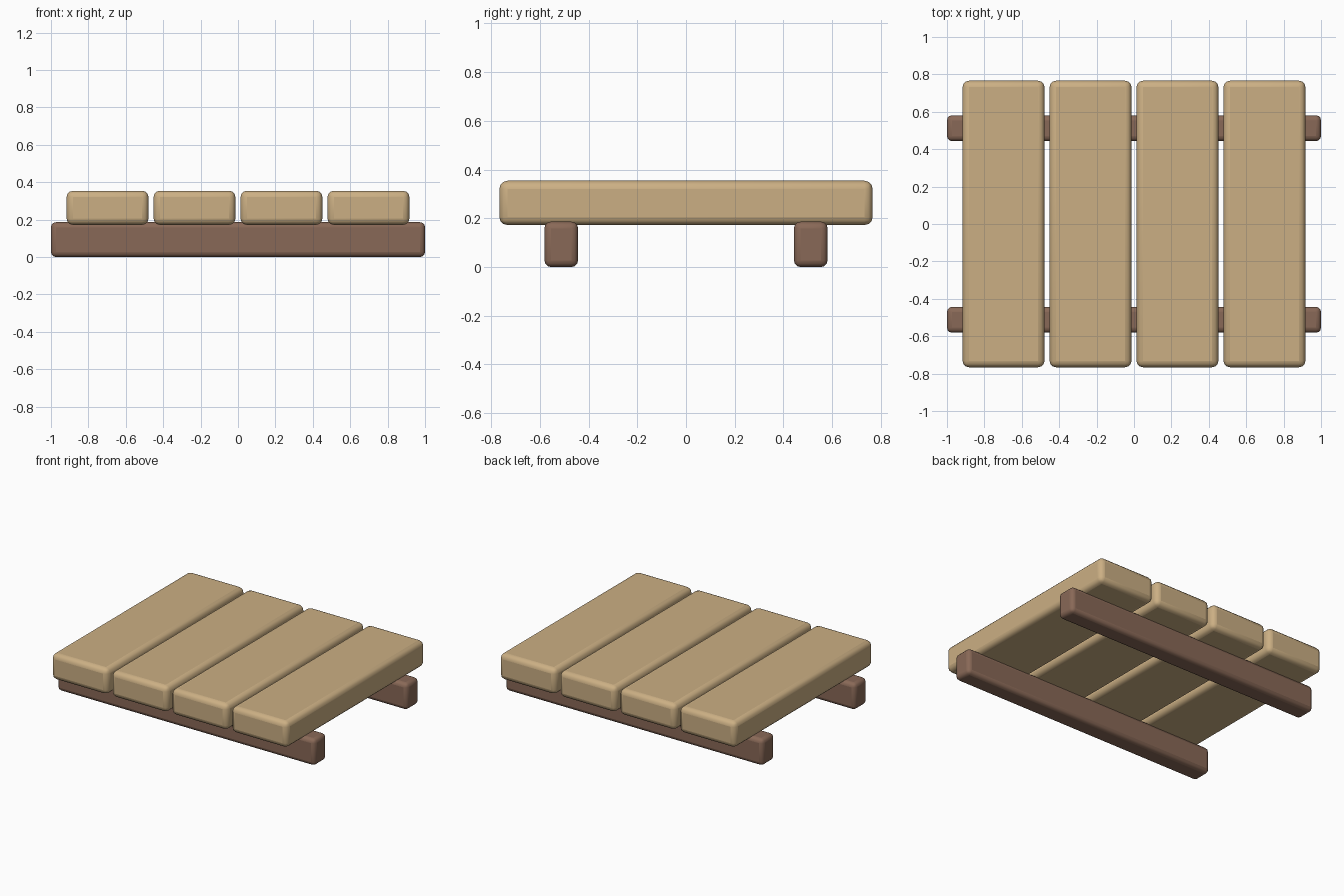
import bpy

if "Cube" in bpy.data.objects:
    bpy.data.objects.remove(bpy.data.objects["Cube"])


def material(name, color):
    m = bpy.data.materials.new(name)
    m.diffuse_color = color
    m.use_nodes = True
    m.node_tree.nodes["Principled BSDF"].inputs["Base Color"].default_value = m.diffuse_color
    return m


def rounded_box(name, loc, size, radius, mat):
    bpy.ops.mesh.primitive_cube_add(size=1, location=loc)
    ob = bpy.context.object
    ob.name = name
    ob.scale = size
    bpy.ops.object.transform_apply(location=False, rotation=False, scale=True)
    bev = ob.modifiers.new("rounded_edges", 'BEVEL')
    bev.width = radius
    bev.segments = 3
    bev.limit_method = 'NONE'
    ob.data.materials.append(mat)
    bpy.ops.object.shade_smooth_by_angle()
    return ob


light_wood = material("light_wood", (0.60, 0.43, 0.23, 1))
dark_wood = material("dark_wood", (0.25, 0.14, 0.095, 1))

# Two support beams running along x
for side, y in (("front", -0.512), ("back", 0.512)):
    rounded_box(side + "_beam", (0, y, 0.093), (2.0, 0.138, 0.186), 0.027, dark_wood)

# Four planks lying across the beams, sunk in slightly
for i in range(4):
    rounded_box(f"plank_{i + 1}", ((i - 1.5) * 0.465, 0, 0.263),
                (0.438, 1.532, 0.182), 0.034, light_wood)
